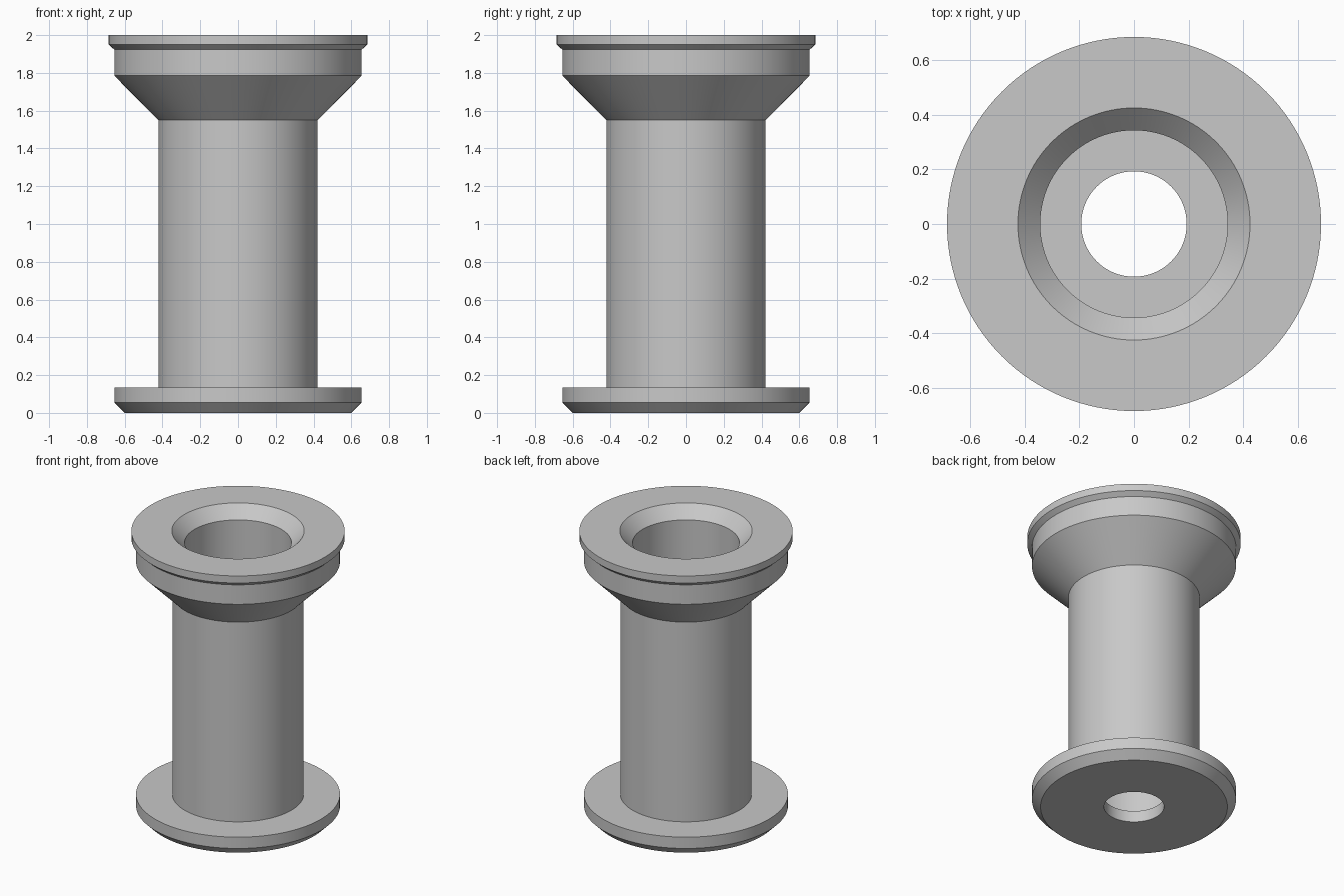
import bpy, bmesh, math

cube = bpy.data.objects.get("Cube")
if cube:
    bpy.data.objects.remove(cube, do_unlink=True)

# Plain grey material
grey = bpy.data.materials.new("plain grey")
grey.use_nodes = True
colour = (0.58, 0.58, 0.58, 1)
grey.diffuse_color = colour
grey.node_tree.nodes["Principled BSDF"].inputs["Base Color"].default_value = colour


def lathe(name, profile, steps=128):
    """Revolve a closed (radius, height) outline about the z axis."""
    bm = bmesh.new()
    verts = [bm.verts.new((r, 0, z)) for r, z in profile]
    edges = [bm.edges.new((v, verts[i - 1])) for i, v in enumerate(verts)]
    bmesh.ops.spin(bm, geom=verts + edges, cent=(0, 0, 0), axis=(0, 0, 1),
                   angle=math.tau, steps=steps, use_merge=True)
    bmesh.ops.remove_doubles(bm, verts=bm.verts, dist=0.0001)
    bmesh.ops.recalc_face_normals(bm, faces=bm.faces)
    mesh = bpy.data.meshes.new(name)
    bm.to_mesh(mesh)
    bm.free()
    mesh.materials.append(grey)
    obj = bpy.data.objects.new(name, mesh)
    bpy.context.collection.objects.link(obj)
    bpy.ops.object.select_all(action='DESELECT')
    obj.select_set(True)
    bpy.context.view_layer.objects.active = obj
    bpy.ops.object.shade_smooth_by_angle(angle=math.radians(20))
    return obj


base_flange = [(0.6, 0), (0.655, 0.055), (0.655, 0.135)]
column = [(0.422, 0.135), (0.422, 1.55)]
flared_head = [(0.655, 1.785), (0.655, 1.923), (0.685, 1.95), (0.685, 2)]
bore = [(0.425, 2), (0.343, 1.918), (0.343, 0.08)]
floor_hole = [(0.193, 0.08), (0.193, 0)]

lathe("flanged_bushing", base_flange + column + flared_head + bore + floor_hole)
